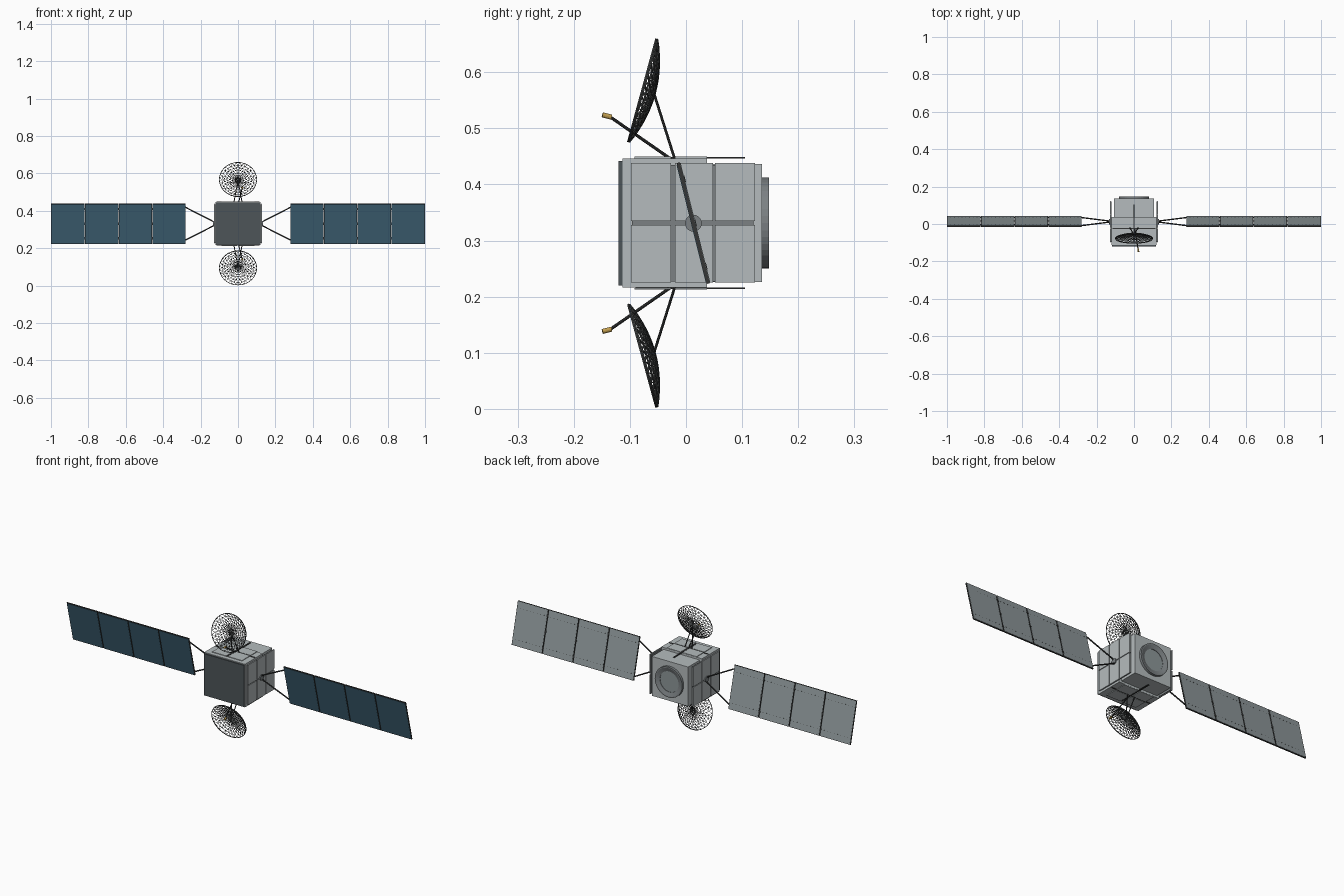
import bpy, bmesh, math
from mathutils import Matrix, Vector

if "Cube" in bpy.data.objects:
    bpy.data.objects.remove(bpy.data.objects["Cube"])


def material(name, r, g, b):
    m = bpy.data.materials.new(name)
    m.use_nodes = True
    m.diffuse_color = (r, g, b, 1)
    m.node_tree.nodes["Principled BSDF"].inputs["Base Color"].default_value = (r, g, b, 1)
    return m


LIGHT = material("light grey", .46, .5, .51)
PANEL_BACK = material("panel back grey", .27, .31, .32)
BLUE = material("solar blue", .05, .125, .185)
DARK = material("dark plate grey", .075, .09, .098)
MID = material("ring grey", .2, .22, .23)
BLACK = material("frame charcoal", .035, .037, .037)
MESH = material("dish mesh grey", .06, .064, .064)
GOLD = material("gold", .55, .35, .08)

MID_Z = .331


def finish(name, bm, mat, matrix=None):
    if matrix:
        bm.transform(matrix)
    bmesh.ops.recalc_face_normals(bm, faces=bm.faces)
    me = bpy.data.meshes.new(name)
    bm.to_mesh(me)
    bm.free()
    me.materials.append(mat)
    ob = bpy.data.objects.new(name, me)
    bpy.context.collection.objects.link(ob)
    return ob


def add_box(bm, lo, hi):
    lo, hi = Vector(lo), Vector(hi)
    mat = Matrix.Translation((lo + hi) / 2) @ Matrix.Diagonal(hi - lo).to_4x4()
    bmesh.ops.create_cube(bm, size=1, matrix=mat)


def boxes(name, spans, mat, matrix=None):
    bm = bmesh.new()
    for lo, hi in spans:
        add_box(bm, lo, hi)
    return finish(name, bm, mat, matrix)


def rod(name, a, b, radius, mat, sides=8):
    a, b = Vector(a), Vector(b)
    turn = (b - a).to_track_quat('Z', 'Y').to_matrix().to_4x4()
    bm = bmesh.new()
    bmesh.ops.create_cone(bm, cap_ends=True, segments=sides, radius1=radius, radius2=radius,
                          depth=(b - a).length, matrix=Matrix.Translation((a + b) / 2) @ turn)
    return finish(name, bm, mat)


def lathe(name, profile, mat, matrix, sides=40):
    """Spin a closed (radius, y) profile about the y axis."""
    bm = bmesh.new()
    loops = []
    for i in range(sides):
        a = math.tau * i / sides
        loops.append([bm.verts.new((r * math.cos(a), y, r * math.sin(a))) for r, y in profile])
    n = len(profile)
    for i in range(sides):
        p, q = loops[i], loops[(i + 1) % sides]
        for k in range(n):
            bm.faces.new((p[k], p[(k + 1) % n], q[(k + 1) % n], q[k]))
    return finish(name, bm, mat, matrix)


# Body: wide front half, narrower rear half, dark front plate
center = Matrix.Translation((0, 0, MID_Z))
boxes("body_front", [((-.12, -.113, -.115), (.12, .037, .115))], LIGHT, center)
boxes("body_rear", [((-.107, .037, -.105), (.107, .135, .105))], LIGHT, center)
boxes("front_plate", [((-.118, -.12, -.111), (.118, -.113, .111))], DARK, center)

# Side plates in a 3 x 2 grid over a dark backing strip
columns = [(-.098, -.027), (-.02, .048), (.052, .123)]
for side, label in ((1, "left"), (-1, "right")):
    spans = [((side * .125, y0, z0), (side * .129, y1, z0 + .103))
             for y0, y1 in columns for z0 in (-.106, .004)]
    boxes(label + "_side_plates", spans, LIGHT, center)
    boxes(label + "_side_backing", [((side * .12, -.096, -.104), (side * .126, .12, .104))], MID, center)

# Thin deck plates with dark seams, top and bottom
for s, label in ((1, "top"), (-1, "bottom")):
    spans = [((x, y0, s * .1155), (x + .082, y1, s * .1185))
             for x in (-.088, .006) for y0, y1 in ((-.092, -.027), (-.02, .037))]
    boxes(label + "_deck_plates", spans, LIGHT, center)
    boxes(label + "_deck_seams", [((-.115, -.026, s * .115), (.115, -.021, s * .1175)),
                                  ((-.004, -.09, s * .115), (.004, .105, s * .1175))], BLACK, center)

# Engine ring and recessed disc on the back
lathe("back_ring", [(.055, .134), (.081, .134), (.081, .148), (.075, .148), (.055, .141)], MID, center)
rod("back_disc", (0, .134, MID_Z), (0, .139, MID_Z), .056, PANEL_BACK, 40)

# Solar wings: four tilted panels each
tilt = Matrix.Translation((0, .013, MID_Z)) @ Matrix.Rotation(.243, 4, 'X')
HALF = .111
for side, label in ((1, "left"), (-1, "right")):
    frames, cells, backs, dots, hinges = [], [], [], [], []
    for i in range(4):
        a, b = .28 + i * .18, .28 + i * .18 + .177 + (.003 if i == 3 else 0)
        frames.append(((side * a, -.003, -HALF), (side * b, .003, HALF)))
        cells.append(((side * (a + .002), -.004, -HALF + .003), (side * (b - .002), -.0028, HALF - .003)))
        backs.append(((side * (a + .002), .0028, -HALF + .002), (side * (b - .002), .004, HALF - .002)))
        for k in range(8):
            x = side * (a + .02 + k * .02)
            for z in (-.078, .078):
                dots.append(((x - .002, .0038, z - .001), (x + .002, .0046, z + .001)))
        if i < 3:
            for z in (-.08, 0, .08):
                hinges.append(((side * (b - .004), .001, z - .006), (side * (b + .007), .005, z + .006)))
    boxes(label + "_panel_frames", frames, BLACK, tilt)
    boxes(label + "_solar_cells", cells, BLUE, tilt)
    boxes(label + "_panel_backs", backs, PANEL_BACK, tilt)
    boxes(label + "_panel_fasteners", dots, BLACK, tilt)
    boxes(label + "_panel_hinges", hinges, BLACK, tilt)
    # Yoke and its hub
    rod(label + "_hub", (side * .12, .013, MID_Z), (side * .134, .013, MID_Z), .015, MID, 20)
    for s in (1, -1):
        rod(label + "_yoke_arm", tilt @ Vector((side * .13, 0, s * .011)),
            tilt @ Vector((side * .284, 0, s * .092)), .0035, BLACK)

# Dish antennas: open lattice bowls, mirrored above and below
RINGS, SEGS, RADIUS, DEPTH = 7, 28, .1, .021


def lattice_bowl(name, matrix):
    bm = bmesh.new()
    hub = bm.verts.new((0, DEPTH, 0))
    rings = []
    for j in range(1, RINGS + 1):
        t = j / RINGS
        ring = []
        for i in range(SEGS):
            a = math.tau * (i + .5 * (j % 2)) / SEGS
            ring.append(bm.verts.new((RADIUS * t * math.cos(a), DEPTH * (1 - t * t),
                                      RADIUS * .95 * t * math.sin(a))))
        rings.append(ring)
    for i in range(SEGS):
        n = (i + 1) % SEGS
        bm.faces.new((hub, rings[0][i], rings[0][n]))
        for j in range(RINGS - 1):
            p, q = rings[j], rings[j + 1]
            if j % 2 == 0:  # inner ring is the staggered one
                bm.faces.new((p[i], q[i], q[n]))
                bm.faces.new((p[i], q[n], p[n]))
            else:
                bm.faces.new((p[i], q[i], p[n]))
                bm.faces.new((p[n], q[i], q[n]))
    ob = finish(name, bm, MESH, matrix)
    wire = ob.modifiers.new("lattice", 'WIREFRAME')
    wire.thickness = .0036
    wire.use_even_offset = False
    wire.use_boundary = True


for s, label in ((1, "upper"), (-1, "lower")):
    flip = center @ Matrix.Diagonal((1, 1, s, 1))
    place = flip @ Matrix.Translation((0, -.076, .236)) @ Matrix.Rotation(-.267, 4, 'X')
    lattice_bowl(label + "_dish", place)
    lathe(label + "_dish_rim", [(.098, -.004), (.1005, -.004), (.1005, -.001), (.098, -.001)], BLACK,
          place @ Matrix.Diagonal((1, 1, .95, 1)))
    for x in (-.022, .022):
        rod(label + "_dish_strut", flip @ Vector((x, -.02, .114)),
            flip @ Vector((0, -.057, .231)), .0025, BLACK)
    # Feed arm with its gold horn
    rod(label + "_feed_arm", flip @ Vector((.004, -.028, .115)),
        flip @ Vector((.022, -.136, .19)), .0028, BLACK)
    rod(label + "_feed_horn", flip @ Vector((.022, -.133, .189)),
        flip @ Vector((.024, -.149, .193)), .0045, GOLD, 12)

# Smooth shading on the round parts
for ob in bpy.context.view_layer.objects:
    ob.select_set(any(w in ob.name for w in ("ring", "hub", "disc", "rim", "strut", "arm", "horn")))
    if ob.select_get():
        bpy.context.view_layer.objects.active = ob
bpy.ops.object.shade_smooth_by_angle(angle=math.radians(35))
